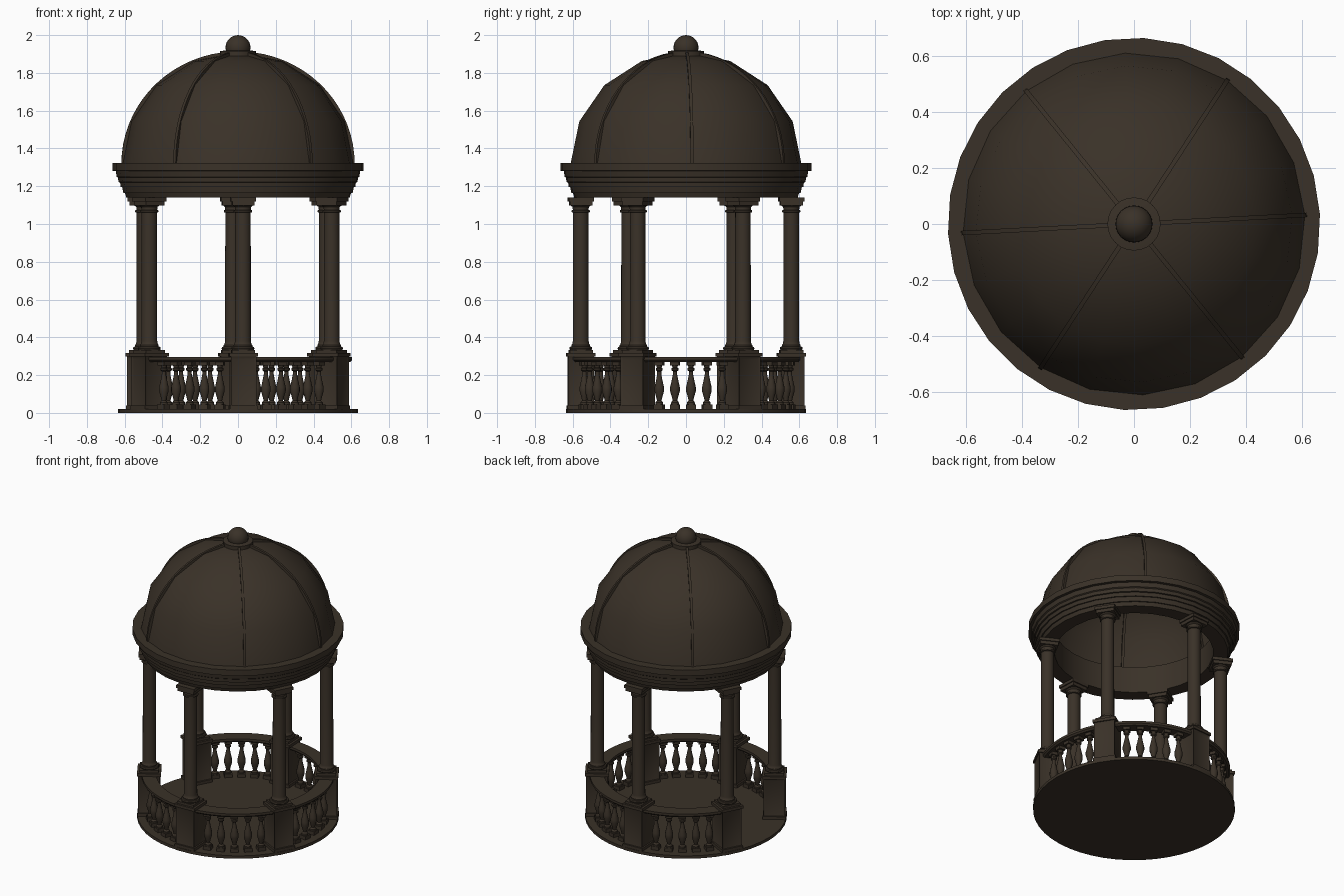
import bpy, bmesh
from math import sin, cos, pi, radians
from mathutils import Matrix, Vector

cube = bpy.data.objects.get("Cube")
if cube:
    bpy.data.objects.remove(cube)

TURN = 2.7        # small twist of the whole colonnade, in degrees
RING = 0.558      # radius of the column circle

stone = bpy.data.materials.new("dark bronze stone")
stone.use_nodes = True
COLOUR = (0.042, 0.031, 0.021, 1)
stone.diffuse_color = COLOUR
bsdf = stone.node_tree.nodes["Principled BSDF"]
bsdf.inputs["Base Color"].default_value = COLOUR
bsdf.inputs["Roughness"].default_value = 0.8


def lathe(bm, profile, segments, start=0.0, sweep=360.0, closed=False):
    """Revolve (radius, z) points about z; a partial sweep gets end caps."""
    full = sweep >= 360
    count = segments if full else segments + 1
    rings = []
    for i in range(count):
        a = radians(start + sweep * i / segments)
        rings.append([bm.verts.new((r * cos(a), r * sin(a), z)) for r, z in profile])
    n = len(profile)
    for i in range(segments):
        p, q = rings[i], rings[(i + 1) % count]
        for j in range(n if closed else n - 1):
            k = (j + 1) % n
            bm.faces.new((p[j], q[j], q[k], p[k]))
    if not full and closed:
        bm.faces.new(rings[0])
        bm.faces.new(rings[-1][::-1])


def box(bm, width, low, high):
    """Square block centred on the z axis; returns its side faces."""
    m = Matrix.Translation((0, 0, (low + high) / 2)) @ Matrix.Diagonal((width, width, high - low, 1))
    made = bmesh.ops.create_cube(bm, size=1, matrix=m)["verts"]
    bm.normal_update()
    return [f for f in {f for v in made for f in v.link_faces} if abs(f.normal.z) < 0.5]


def finish(name, bm):
    """Clean the mesh, smooth it by angle and add it to the scene."""
    bmesh.ops.remove_doubles(bm, verts=bm.verts, dist=0.0001)
    bmesh.ops.recalc_face_normals(bm, faces=bm.faces)
    mesh = bpy.data.meshes.new(name)
    bm.to_mesh(mesh)
    bm.free()
    mesh.materials.append(stone)
    obj = bpy.data.objects.new(name, mesh)
    bpy.context.collection.objects.link(obj)
    bpy.ops.object.select_all(action="DESELECT")
    obj.select_set(True)
    bpy.context.view_layer.objects.active = obj
    bpy.ops.object.shade_smooth_by_angle(angle=radians(35))
    return obj


def place_around(obj, angles):
    """Put the object and linked copies of it on the column circle."""
    for i, deg in enumerate(angles):
        part = obj if i == 0 else obj.copy()
        if i:
            bpy.context.collection.objects.link(part)
        a = radians(deg)
        part.location = (RING * cos(a), RING * sin(a), 0)
        part.rotation_euler = (0, 0, a)


column_angles = [30 + 60 * i + TURN for i in range(6)]
# Every bay has a balustrade except the entrance on the -x side
bay_angles = [60 * i + TURN for i in range(6) if i != 3]

# Floor disc
bm = bmesh.new()
lathe(bm, [(0, 0), (0.635, 0), (0.635, 0.02), (0, 0.02)], 48)
finish("floor", bm)

# Pedestals with recessed panels and a stepped cap
bm = bmesh.new()
sides = box(bm, 0.135, 0.02, 0.298)
bmesh.ops.inset_individual(bm, faces=sides, thickness=0.018, depth=-0.006)
box(bm, 0.145, 0.02, 0.04)
box(bm, 0.15, 0.298, 0.318)
place_around(finish("pedestal", bm), column_angles)

# Columns: plinth, moulded base, shaft, capital and abacus
bm = bmesh.new()
box(bm, 0.122, 0.318, 0.334)
lathe(bm, [(0, 0.334), (0.058, 0.334), (0.061, 0.341), (0.058, 0.349), (0.05, 0.351),
           (0.05, 0.359), (0.045, 0.365), (0.042, 0.38), (0.041, 1.06), (0.049, 1.063),
           (0.049, 1.072), (0.042, 1.075), (0.043, 1.09), (0.052, 1.097), (0.058, 1.112),
           (0, 1.112)], 20)
box(bm, 0.118, 1.098, 1.12)
box(bm, 0.132, 1.12, 1.14)
place_around(finish("column", bm), column_angles)

# Balusters: turned vase between square blocks
bm = bmesh.new()
box(bm, 0.05, 0.02, 0.045)
lathe(bm, [(0, 0.045), (0.021, 0.045), (0.021, 0.055), (0.012, 0.065), (0.017, 0.085),
           (0.026, 0.115), (0.026, 0.135), (0.018, 0.17), (0.011, 0.205), (0.011, 0.22),
           (0.019, 0.226), (0.019, 0.236), (0.013, 0.24), (0.016, 0.252), (0, 0.252)], 12)
box(bm, 0.046, 0.25, 0.276)
place_around(finish("baluster", bm),
             [bay + 8.7 * k for bay in bay_angles for k in range(-2, 3)])

# Curved hand rails
for bay in bay_angles:
    bm = bmesh.new()
    lathe(bm, [(0.525, 0.27), (0.595, 0.27), (0.605, 0.28), (0.605, 0.296), (0.515, 0.296),
               (0.515, 0.28)], 12, bay - 25, 50, closed=True)
    finish("hand_rail", bm)

# Stepped ring beam with cornice
bm = bmesh.new()
lathe(bm, [(0.5, 1.14), (0.592, 1.14), (0.6, 1.165), (0.608, 1.165), (0.614, 1.195),
           (0.622, 1.195), (0.625, 1.22), (0.634, 1.222), (0.636, 1.245), (0.643, 1.25),
           (0.648, 1.28), (0.665, 1.282), (0.665, 1.322), (0.5, 1.322)], 30, 3, closed=True)
finish("ring_beam", bm)

# Faceted dome
DOME_R, DOME_H, DOME_Z = 0.612, 0.59, 1.318
STEPS = 4
bm = bmesh.new()
lathe(bm, [(DOME_R * cos(pi / 2 * i / STEPS), DOME_Z + DOME_H * sin(pi / 2 * i / STEPS))
           for i in range(STEPS + 1)], 20, 3)
finish("dome", bm)

# Ribs swept over the dome as thin curved bars
RIB_STEPS = 16
for turns in (0, 3, 7, 10, 13, 17):
    a = radians(3 + 18 * turns)
    side = Vector((-sin(a), cos(a), 0)) * 0.008
    bm = bmesh.new()
    rows = []
    for i in range(RIB_STEPS + 1):
        t = radians(82) * i / RIB_STEPS
        row = []
        for grow, s in ((-0.03, -1), (0.006, -1), (0.006, 1), (-0.03, 1)):
            r = (DOME_R + grow) * cos(t)
            z = DOME_Z + (DOME_H + grow) * sin(t)
            row.append(bm.verts.new(Vector((r * cos(a), r * sin(a), z)) + side * s))
        rows.append(row)
    for p, q in zip(rows, rows[1:]):
        for j in range(4):
            k = (j + 1) % 4
            bm.faces.new((p[j], p[k], q[k], q[j]))
    bm.faces.new(rows[0])
    bm.faces.new(rows[-1][::-1])
    finish("dome_rib", bm)

# Crown disc and ball finial
bm = bmesh.new()
lathe(bm, [(0, 1.885), (0.095, 1.885), (0.095, 1.915), (0.06, 1.92), (0, 1.92)], 24)
finish("crown_disc", bm)
bm = bmesh.new()
bmesh.ops.create_uvsphere(bm, u_segments=24, v_segments=14, radius=0.066,
                          matrix=Matrix.Translation((0, 0, 1.934)))
finish("ball_finial", bm)
